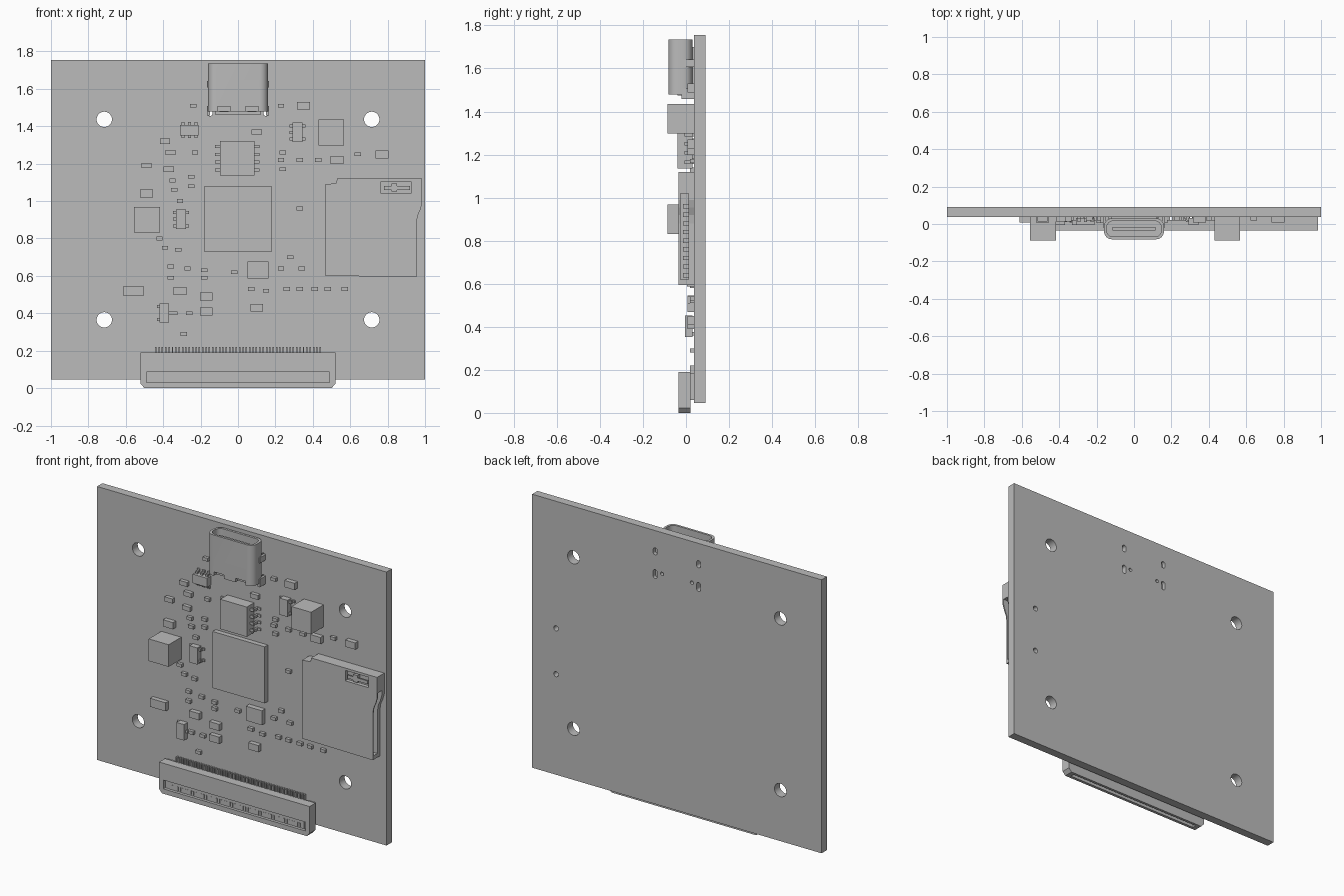
import bpy, bmesh, math
from mathutils import Matrix, Vector

if "Cube" in bpy.data.objects:
    bpy.data.objects.remove(bpy.data.objects["Cube"], do_unlink=True)

grey = bpy.data.materials.new("plain grey")
grey.use_nodes = True
colour = (0.5, 0.5, 0.5, 1)
grey.diffuse_color = colour
grey.node_tree.nodes["Principled BSDF"].inputs["Base Color"].default_value = colour

FACE = 0.037   # front surface of the board
BACK = 0.09


def box(bm, x, y, z):
    """Box from three (low, high) ranges."""
    spans = [sorted(r) for r in (x, y, z)]
    mid = Vector([(a + b) / 2 for a, b in spans])
    size = Matrix.Diagonal([b - a for a, b in spans] + [1])
    bmesh.ops.create_cube(bm, size=1, matrix=Matrix.Translation(mid) @ size)


def block(bm, cx, cz, w, h, front, back=FACE):
    """Box centred on the board plane, standing out to y = front."""
    box(bm, (cx - w / 2, cx + w / 2), (front, back), (cz - h / 2, cz + h / 2))


def prism(bm, points, move):
    """Closed profile swept along a vector."""
    face = bm.faces.new([bm.verts.new(p) for p in points])
    new = bmesh.ops.extrude_face_region(bm, geom=[face])["geom"]
    bmesh.ops.translate(bm, vec=move, verts=[v for v in new if isinstance(v, bmesh.types.BMVert)])
    bmesh.ops.recalc_face_normals(bm, faces=bm.faces)


def rounded(x0, x1, y0, y1, r, steps=6):
    """Rounded rectangle as flat (a, b) points."""
    corners = [(x1 - r, y1 - r), (x0 + r, y1 - r), (x0 + r, y0 + r), (x1 - r, y0 + r)]
    pts = []
    for k, (cx, cy) in enumerate(corners):
        for i in range(steps + 1):
            a = math.pi / 2 * (k + i / steps)
            pts.append((cx + r * math.cos(a), cy + r * math.sin(a)))
    return pts


def hole(bm, x, z, r, tall=0):
    """Round or slotted cutter through the board."""
    pts = rounded(x - r, x + r, z - r - tall, z + r + tall, r * 0.999, 8)
    prism(bm, [(a, 0, b) for a, b in pts], (0, 0.2, 0))


def finish(name, bm, cutter=None, smooth=False):
    mesh = bpy.data.meshes.new(name)
    bm.to_mesh(mesh)
    bm.free()
    ob = bpy.data.objects.new(name, mesh)
    bpy.context.collection.objects.link(ob)
    if cutter:
        tool = finish(name + "_cutter", cutter)
        tool.hide_render = True
        mod = ob.modifiers.new("cut", "BOOLEAN")
        mod.operation, mod.solver, mod.object = "DIFFERENCE", "EXACT", tool
        graph = bpy.context.evaluated_depsgraph_get()
        cut = bpy.data.meshes.new_from_object(ob.evaluated_get(graph))
        ob.modifiers.clear()
        ob.data = cut
        bpy.data.objects.remove(tool, do_unlink=True)
    ob.data.materials.clear()
    ob.data.materials.append(grey)
    if smooth:
        bpy.ops.object.select_all(action="DESELECT")
        ob.select_set(True)
        bpy.context.view_layer.objects.active = ob
        bpy.ops.object.shade_smooth_by_angle(angle=math.radians(30))
    return ob


def package(name, cx, cz, w, h, front, pins, reach, pin=0.016, upright=False):
    """Chip body with bent legs; pins is a list of (side, offset)."""
    bm = bmesh.new()
    block(bm, cx, cz, w, h, front, FACE - 0.006)
    mid = (front + FACE) / 2
    for side, off in pins:
        edge = (h if upright else w) / 2
        parts = [(edge - 0.01, edge + reach * 0.5, mid - 0.005, mid + 0.005),
                 (edge + reach * 0.35, edge + reach * 0.6, mid, FACE),
                 (edge + reach * 0.4, edge + reach, FACE - 0.008, FACE)]
        for a, b, y0, y1 in parts:
            along, across = (side * a, side * b), (off - pin / 2, off + pin / 2)
            xr, zr = (across, along) if upright else (along, across)
            box(bm, [cx + v for v in xr], (y0, y1), [cz + v for v in zr])
    finish(name, bm)


# Circuit board with mounting holes and locating holes
bm, cut = bmesh.new(), bmesh.new()
box(bm, (-1, 1), (FACE, BACK), (0.047, 1.755))
for side in (-1, 1):
    for z in (0.365, 1.437):
        hole(cut, side * 0.715, z, 0.041)
    hole(cut, side * 0.15, 1.625, 0.014, 0.008)
    hole(cut, side * 0.15, 1.483, 0.014, 0.014)
    hole(cut, side * 0.103, 1.497, 0.011)
for z in (0.675, 0.961):
    hole(cut, 0.835, z, 0.016)
finish("circuit_board", bm, cut, smooth=True)

# Power socket: hollow rounded shell, tongue and side legs
bm, cut = bmesh.new(), bmesh.new()
prism(bm, [(x, y, 1.48) for x, y in rounded(-0.16, 0.16, -0.082, 0.03, 0.042)], (0, 0, 0.255))
prism(cut, [(x, y, 1.54) for x, y in rounded(-0.146, 0.146, -0.068, 0.016, 0.034)], (0, 0, 0.3))
for side in (-1, 1):
    box(cut, (side * 0.04, side * 0.11), (-0.1, -0.055), (1.46, 1.505))
finish("socket_shell", bm, cut, smooth=True)
bm = bmesh.new()
box(bm, (-0.115, 0.115), (-0.036, -0.016), (1.53, 1.71))
for side in (-1, 1):
    for z, h in ((1.625, 0.035), (1.483, 0.05)):
        box(bm, (side * 0.15, side * 0.165), (-0.02, FACE + 0.03), (z - h / 2, z + h / 2))
    box(bm, (side * 0.05, side * 0.1), (-0.04, FACE), (1.475, 1.52))
box(bm, (-0.12, 0.12), (0.02, FACE), (1.46, 1.7))
finish("socket_tongue_and_legs", bm)

# Edge connector with front recess, bottom slot and a row of pins
bm, cut = bmesh.new(), bmesh.new()
outline = [(-0.52, 0.19), (-0.52, 0.022), (-0.5, 0), (0.5, 0), (0.52, 0.022), (0.52, 0.19)]
prism(bm, [(x, -0.036, z) for x, z in outline], (0, 0.058, 0))
box(cut, (-0.49, 0.49), (-0.05, -0.015), (0.03, 0.085))
box(cut, (-0.47, 0.47), (-0.018, 0.006), (-0.05, 0.1))
finish("edge_connector", bm, cut)
bm = bmesh.new()
for i in range(50):
    x = -0.44 + i * 0.88 / 49
    box(bm, (x - 0.004, x + 0.004), (0.018, FACE), (0.18, 0.22))
    box(bm, (x - 0.004, x + 0.004), (-0.02, -0.012), (0.035, 0.06))
for side in (-1, 1):
    box(bm, (side * 0.46, side * 0.51), (0.015, FACE), (0.06, 0.185))
finish("edge_connector_pins", bm)

# Card holder: stamped shell open on its right-hand side
bm, cut = bmesh.new(), bmesh.new()
outline = [(0.467, 0.6), (0.467, 1.09), (0.525, 1.095), (0.53, 1.12), (0.985, 1.12),
           (0.985, 0.99), (0.975, 0.955), (0.96, 0.92), (0.955, 0.88), (0.955, 0.595)]
prism(bm, [(x, -0.034, z) for x, z in outline], (0, FACE + 0.034, 0))
box(cut, (0.5, 1.1), (-0.026, 0.012), (0.62, 1.02))
box(cut, (0.765, 0.925), (-0.05, -0.01), (1.04, 1.105))
finish("card_holder", bm, cut)
bm = bmesh.new()
box(bm, (0.78, 0.92), (-0.034, -0.026), (1.06, 1.08))
box(bm, (0.82, 0.85), (-0.034, -0.012), (1.05, 1.095))
for i in range(9):
    block(bm, 0.88, 0.64 + i * 0.04, 0.07, 0.02, -0.015, 0.014)
finish("card_holder_spring_and_contacts", bm)

# Main chip, flat chip and coils
for name, x, z, w, h, front in (
        ("main_chip", 0, 0.904, 0.36, 0.353, 0.006),
        ("flat_chip", 0.107, 0.632, 0.11, 0.09, 0.004),
        ("right_coil", 0.498, 1.366, 0.136, 0.138, -0.087),
        ("left_coil", -0.487, 0.9, 0.138, 0.138, -0.087)):
    bm = bmesh.new()
    block(bm, x, z, w, h, front)
    finish(name, bm)

# Chips with legs
rows = [-0.064, -0.021, 0.021, 0.064]
package("memory_chip", -0.003, 1.229, 0.184, 0.186, -0.04,
        [(s, o) for s in (-1, 1) for o in rows], 0.045)
three, two = (-0.035, 0, 0.035), (-0.035, 0.035)
package("upper_left_regulator", -0.26, 1.38, 0.1, 0.056, -0.005,
        [(s, o) for s in (-1, 1) for o in three], 0.025, upright=True)
package("upper_right_regulator", 0.318, 1.367, 0.054, 0.104, -0.005,
        [(-1, o) for o in three] + [(1, o) for o in two], 0.025)
package("middle_regulator", -0.305, 0.903, 0.054, 0.104, -0.005,
        [(-1, o) for o in three] + [(1, o) for o in two], 0.025)
package("transistor", -0.395, 0.402, 0.052, 0.1, -0.005,
        [(-1, o) for o in two] + [(1, 0)], 0.022)

# Resistors and capacitors, placed in hundredths of a unit
tiny = [(-24, 151), (23, 151), (-23, 126), (-25, 113), (-25, 108), (-35, 111), (-34, 106),
        (-31, 100), (24, 126), (33, 122), (23, 122), (24, 117), (43, 122), (64, 125), (33, 96),
        (-42, 80), (-39, 75), (-32, 74), (-36, 65), (-27, 64), (-18, 63), (-36, 59), (-18, 59),
        (-2, 62), (28, 70), (23, 64), (34, 64), (7, 53), (15, 52), (26, 53), (33, 53), (41, 53),
        (48, 53), (57, 53), (-34, 40), (-26, 40), (-29, 29)]
small = [(10, 137), (-39, 132), (-36, 126), (-37, 117), (-49, 119)]
medium = [(35, 151), (-49, 104), (53, 122), (77, 125), (-31, 52), (-17, 49), (-17, 41), (10, 43)]
large = [(-56, 52)]
for name, spots, w, h, front in (("tiny_parts", tiny, 0.034, 0.02, 0.018),
                                 ("small_parts", small, 0.054, 0.028, 0.014),
                                 ("medium_parts", medium, 0.069, 0.042, 0.008),
                                 ("large_part", large, 0.107, 0.053, 0.008)):
    bm = bmesh.new()
    for x, z in spots:
        block(bm, x / 100, z / 100, w, h, front)
    finish(name, bm)
